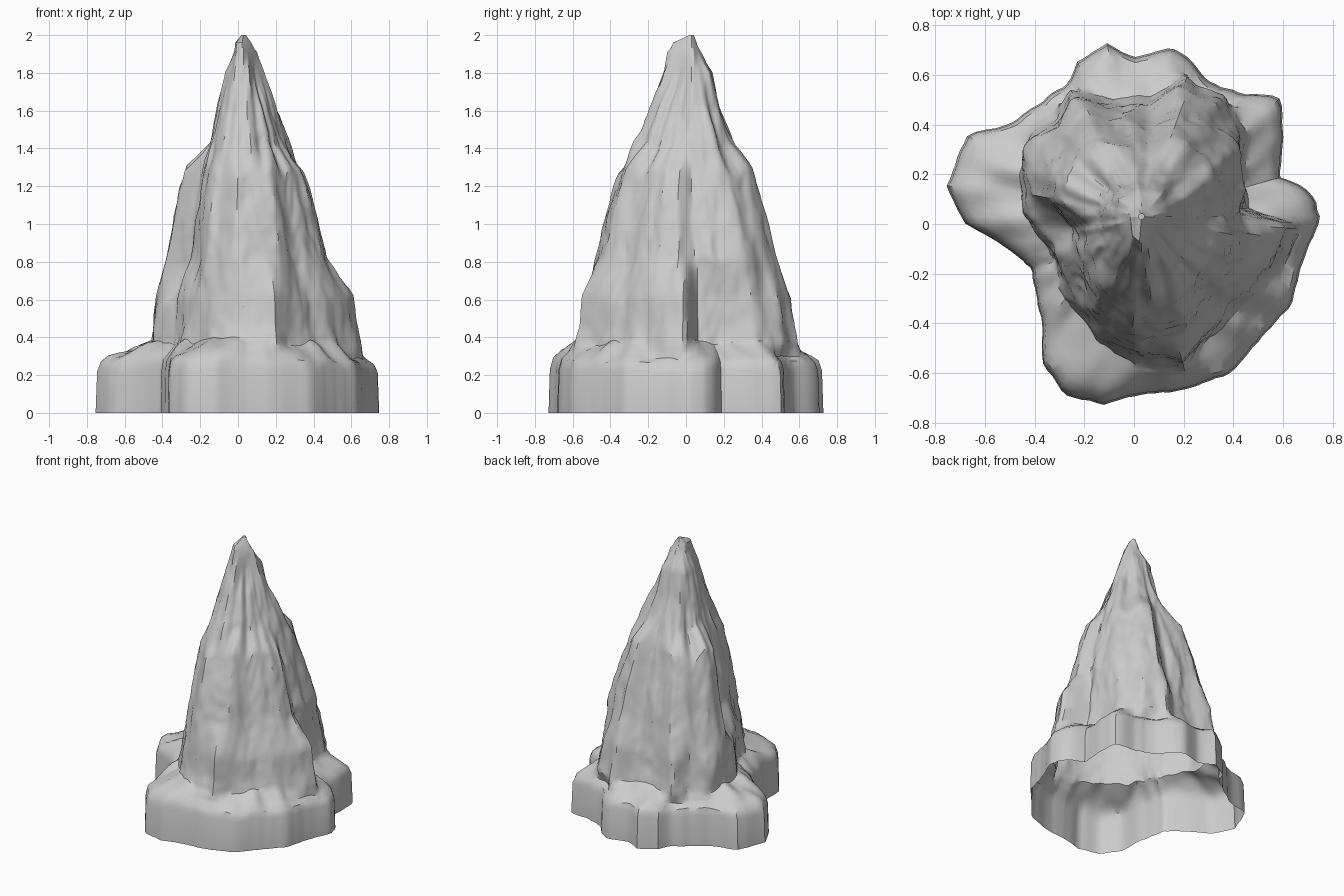
import bpy, bmesh, math
from mathutils import Vector, noise

if "Cube" in bpy.data.objects:
    bpy.data.objects.remove(bpy.data.objects["Cube"])

CX, CY = 0.03, 0.03      # axis of the spire
N = 160                  # points around each ring

# Cross-section outlines (x, y) at key heights, counter-clockwise
base = [(0.75, 0.02), (0.73, 0.1), (0.68, 0.15), (0.59, 0.19), (0.6, 0.35), (0.595, 0.5), (0.55, 0.52),
        (0.45, 0.52), (0.3, 0.57), (0.23, 0.66), (0.15, 0.71), (0, 0.67), (-0.11, 0.725),
        (-0.23, 0.65), (-0.26, 0.57), (-0.39, 0.48), (-0.5, 0.4), (-0.67, 0.36), (-0.72, 0.25),
        (-0.755, 0.15), (-0.68, 0), (-0.55, -0.07), (-0.42, -0.17), (-0.37, -0.38),
        (-0.37, -0.55), (-0.28, -0.69), (-0.12, -0.725), (0, -0.69), (0.2, -0.67),
        (0.39, -0.6), (0.5, -0.47), (0.63, -0.33), (0.68, -0.15)]
foot = [(0.64, 0), (0.45, 0.06), (0.44, 0.2), (0.45, 0.36), (0.35, 0.51), (0.2, 0.58), (0.08, 0.51),
        (-0.05, 0.49), (-0.26, 0.53), (-0.31, 0.41), (-0.4, 0.35), (-0.45, 0.2), (-0.43, 0.04),
        (-0.34, -0.1), (-0.27, -0.3), (-0.15, -0.45), (0, -0.55), (0.2, -0.57),
        (0.34, -0.41), (0.49, -0.27), (0.62, -0.1)]
mid = [(0.43, -0.04), (0.38, 0.04), (0.4, 0.12), (0.38, 0.28), (0.29, 0.37), (0.18, 0.43),
       (0.05, 0.37), (-0.17, 0.4), (-0.25, 0.33), (-0.33, 0.24), (-0.34, 0.1), (-0.23, -0.01),
       (-0.2, -0.18), (-0.15, -0.33), (0, -0.44), (0.2, -0.39), (0.32, -0.23), (0.4, -0.13)]
high = [(0.26, 0.03), (0.23, 0.15), (0.08, 0.235), (-0.08, 0.2), (-0.14, 0.08), (-0.12, -0.08),
        (-0.07, -0.21), (0.06, -0.26), (0.15, -0.17), (0.2, -0.07)]
peak = [(0.14, 0.03), (0.11, 0.12), (0.02, 0.14), (-0.06, 0.1), (-0.07, 0), (-0.02, -0.12),
        (0.06, -0.12), (0.09, -0.03)]
tip = [(0.1, 0.04), (0.03, 0.08), (-0.02, 0.04), (-0.01, -0.07), (0.03, -0.1), (0.07, -0.03)]


def radii(outline, scale=1.0):
    """Distance from the axis to the outline for every ring angle."""
    pts = [Vector((x * scale - CX, y * scale - CY)) for x, y in outline]
    out = []
    for i in range(N):
        a = 2 * math.pi * i / N
        d = Vector((math.cos(a), math.sin(a)))
        best = 0.01
        for p, q in zip(pts, pts[1:] + pts[:1]):
            e = q - p
            den = d.x * e.y - d.y * e.x
            if abs(den) < 1e-9:
                continue
            r = (p.x * e.y - p.y * e.x) / den
            t = (p.x * d.y - p.y * d.x) / den
            if r > 0 and -1e-6 <= t <= 1 + 1e-6:
                best = max(best, r)
        out.append(best)
    return out


def blend(a, b, t):
    return [p + (q - p) * t for p, q in zip(a, b)]


# Key levels from plinth to summit: height, radii
levels = [(0, radii(base)), (0.22, radii(base, 0.99)), (0.27, radii(base, 0.965)),
          (0.30, radii(base, 0.91)), (0.37, radii(foot, 1.02)), (0.45, radii(foot, 0.985)),
          (0.60, radii(foot, 0.95)), (0.69, blend(radii(foot, 0.93), radii(mid, 1.14), 0.45)),
          (0.80, radii(mid, 1.11)), (1.0, radii(mid)),
          (1.28, radii(mid, 0.81)), (1.41, radii(high, 1.13)), (1.6, radii(high, 0.79)),
          (1.8, radii(peak)), (1.91, radii(tip)), (1.96, radii(tip, 0.7)), (2.0, [0.012] * N)]

# Rock outcrops: angle in degrees, height, width in degrees, height spread, bulge
bumps = [(150, 0.5, 7, 0.13, 0.05), (175, 0.48, 6, 0.12, 0.03),
         (95, 0.9, 7, 0.2, 0.015), (5, 0.72, 5, 0.1, -0.02), (50, 0.7, 6, 0.25, -0.015)]


def rock_point(i, z, r):
    """Roughen one ring point with vertical streaks, outcrops and an uneven ledge."""
    a = 2 * math.pi * i / N
    c, s = math.cos(a), math.sin(a)
    deg = math.degrees(a)
    body = min(1, max(0, (z - 0.2) / 0.2)) * min(1, max(0, (2.0 - z) / 0.5))
    p = Vector((c * r * 10, s * r * 10, z * 2.4))
    chips = Vector((c * r * 18 + 7, s * r * 18 + 3, z * 7))
    r += 0.018 * body * noise.noise(p)
    r += 0.014 * body * (0.3 - abs(noise.noise(chips)))
    r += 0.008 * (z < 0.4) * noise.noise(Vector((c * 14, s * 14, 2)))
    for ang, bz, w, h, amt in bumps:
        da = (deg - ang + 180) % 360 - 180
        r += amt * math.exp(-(da / w) ** 2 - ((z - bz) / h) ** 2)
    ledge = max(0, 1 - abs(z - 0.34) / 0.16)
    front = math.exp(-((deg - 265) / 30) ** 2)
    dz = ledge * (0.06 * noise.noise(Vector((c * 5, s * 5, r * 5))) + 0.02 * front)
    # Uneven heights break up the horizontal bands of the spire
    wall = min(1, max(0, (z - 0.5) / 0.15)) * min(1, max(0, (1.85 - z) / 0.3))
    dz += wall * 0.07 * noise.noise(Vector((c * 4 + 5, s * 4, z)))
    return (CX + c * max(r, 0.005), CY + s * max(r, 0.005), z + dz)


# Rock spire: lofted shell, open underneath
bm = bmesh.new()
rings = []
for k, (z0, r0) in enumerate(levels):
    if k + 1 == len(levels):
        rings.append([bm.verts.new(rock_point(i, z0, r0[i])) for i in range(N)])
        break
    z1, r1 = levels[k + 1]
    steps = 4 if 0.29 < z0 < 0.31 else max(1, round((z1 - z0) / 0.03))
    if z0 == 0:
        steps = 1
    for j in range(steps):
        t = j / steps
        r = blend(r0, r1, t)
        rings.append([bm.verts.new(rock_point(i, z0 + (z1 - z0) * t, r[i])) for i in range(N)])
for lo, hi in zip(rings, rings[1:]):
    for i in range(N):
        j = (i + 1) % N
        bm.faces.new((lo[i], lo[j], hi[j], hi[i]))
bm.faces.new(rings[-1])

mesh = bpy.data.meshes.new("rock_spire")
bm.to_mesh(mesh)
bm.free()
spire = bpy.data.objects.new("rock_spire", mesh)
bpy.context.collection.objects.link(spire)
bpy.context.view_layer.objects.active = spire
spire.select_set(True)
bpy.ops.object.shade_smooth_by_angle(angle=math.radians(35))
